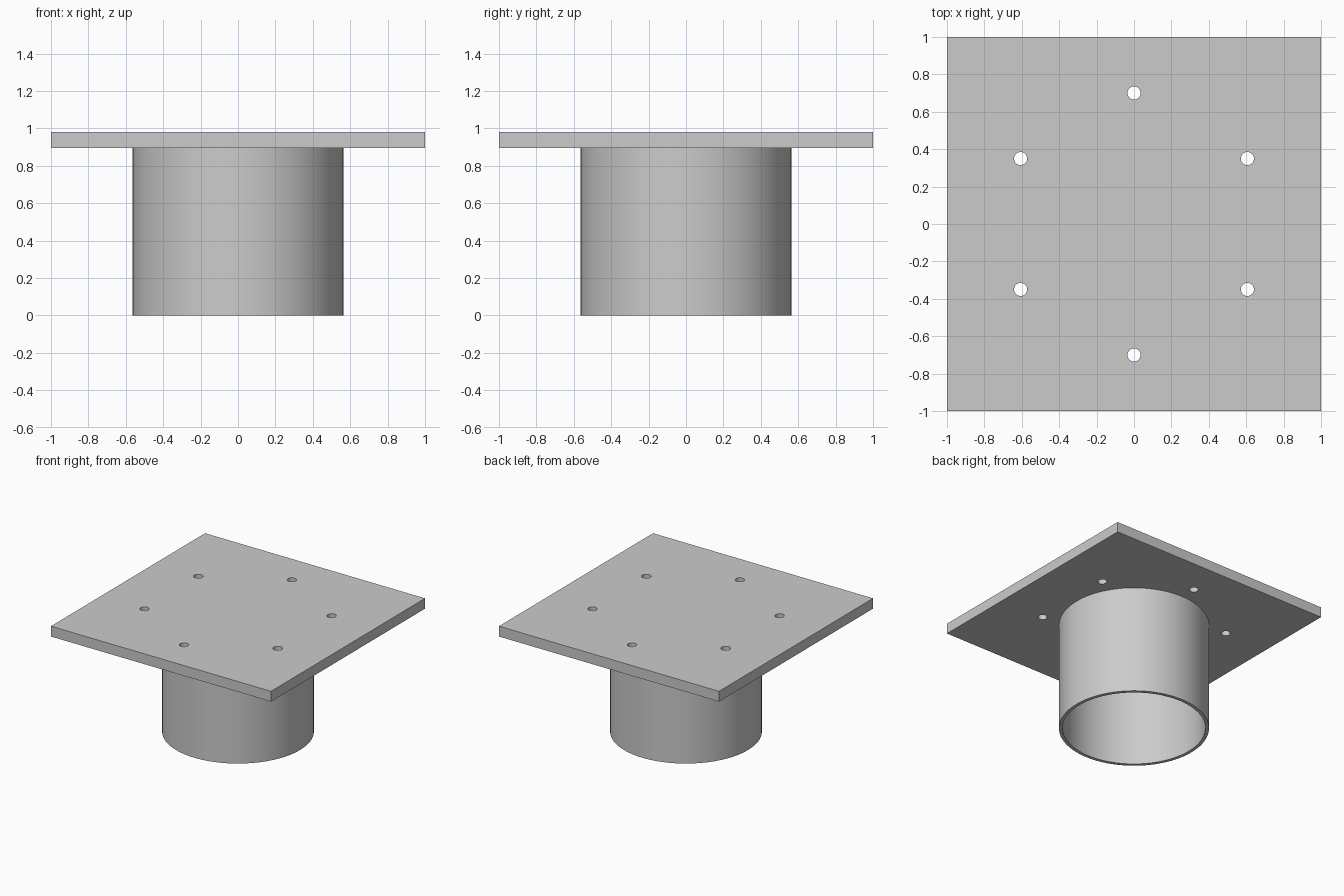
import bpy
import bmesh
from math import cos, sin, pi, radians
from mathutils import Matrix, Vector

cube = bpy.data.objects.get("Cube")
if cube:
    bpy.data.objects.remove(cube, do_unlink=True)

# Dimensions
HEIGHT, PLATE_BOTTOM = 0.98, 0.895
TUBE_OUTER, TUBE_INNER = 0.565, 0.538
BOLT_CIRCLE, HOLE_RADIUS = 0.70, 0.035

grey = bpy.data.materials.new("plain grey")
grey.use_nodes = True
colour = (0.6, 0.6, 0.6, 1)
grey.diffuse_color = colour
grey.node_tree.nodes["Principled BSDF"].inputs["Base Color"].default_value = colour


def make_object(name, bm):
    bmesh.ops.recalc_face_normals(bm, faces=bm.faces)
    mesh = bpy.data.meshes.new(name)
    bm.to_mesh(mesh)
    bm.free()
    mesh.materials.append(grey)
    obj = bpy.data.objects.new(name, mesh)
    bpy.context.collection.objects.link(obj)
    return obj


def activate(obj):
    bpy.ops.object.select_all(action="DESELECT")
    obj.select_set(True)
    bpy.context.view_layer.objects.active = obj


# Square mounting plate
thickness = HEIGHT - PLATE_BOTTOM
middle = (HEIGHT + PLATE_BOTTOM) / 2
bm = bmesh.new()
bmesh.ops.create_cube(bm, size=1, matrix=Matrix.Translation((0, 0, middle))
                      @ Matrix.Diagonal((2, 2, thickness, 1)))
plate = make_object("mounting_plate", bm)

# Ring of six bolt holes cut through the plate
bm = bmesh.new()
for i in range(6):
    angle = pi / 2 + i * pi / 3
    place = Vector((BOLT_CIRCLE * cos(angle), BOLT_CIRCLE * sin(angle), middle))
    bmesh.ops.create_cone(bm, cap_ends=True, segments=32, radius1=HOLE_RADIUS,
                          radius2=HOLE_RADIUS, depth=thickness * 2,
                          matrix=Matrix.Translation(place))
cutter = make_object("bolt_hole_cutter", bm)
cutter.hide_render = True

activate(plate)
cut = plate.modifiers.new("bolt holes", "BOOLEAN")
cut.operation = "DIFFERENCE"
cut.solver = "EXACT"
cut.object = cutter
bpy.ops.object.modifier_apply(modifier=cut.name)
bpy.data.objects.remove(cutter, do_unlink=True)

# Open tube: wall cross-section spun around the vertical axis
bm = bmesh.new()
profile = [(TUBE_INNER, 0), (TUBE_OUTER, 0),
           (TUBE_OUTER, PLATE_BOTTOM), (TUBE_INNER, PLATE_BOTTOM)]
verts = [bm.verts.new((r, 0, z)) for r, z in profile]
edges = [bm.edges.new((verts[i], verts[(i + 1) % 4])) for i in range(4)]
bmesh.ops.spin(bm, geom=verts + edges, cent=(0, 0, 0), axis=(0, 0, 1),
               angle=2 * pi, steps=96, use_merge=True)
bmesh.ops.remove_doubles(bm, verts=bm.verts, dist=0.0001)
tube = make_object("support_tube", bm)

for obj in (plate, tube):
    activate(obj)
    bpy.ops.object.shade_smooth_by_angle(angle=radians(30))
